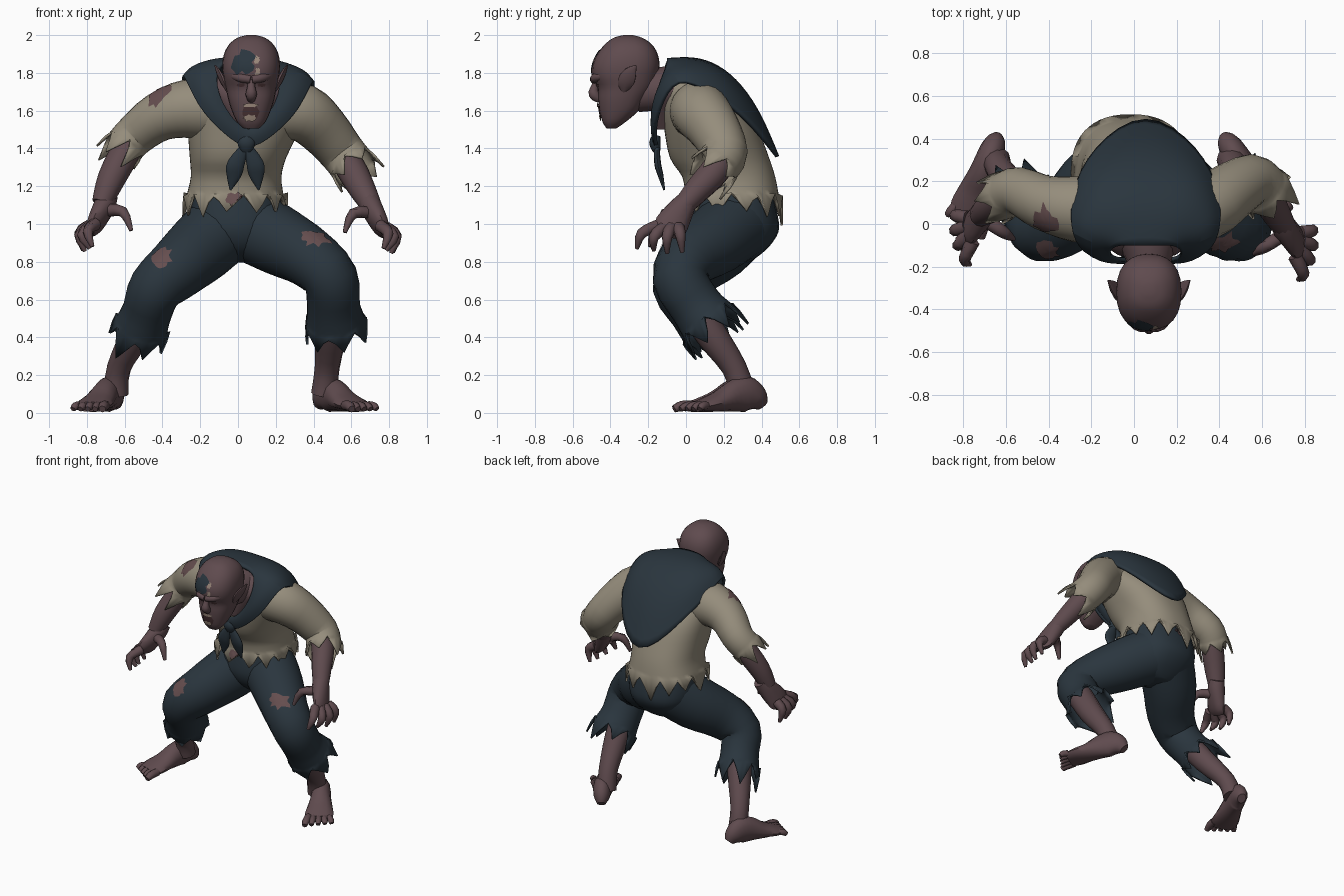
import bpy, bmesh, math, random
from mathutils import Vector
from mathutils.bvhtree import BVHTree

if "Cube" in bpy.data.objects:
    bpy.data.objects.remove(bpy.data.objects["Cube"])

random.seed(4)


def colour(name, rgb):
    m = bpy.data.materials.new(name)
    m.diffuse_color = (*rgb, 1)
    m.use_nodes = True
    m.node_tree.nodes["Principled BSDF"].inputs["Base Color"].default_value = m.diffuse_color
    return m


SKIN = colour("dull skin", (0.115, 0.07, 0.077))
SHIRT = colour("dirty linen", (0.30, 0.265, 0.20))
NAVY = colour("navy cloth", (0.023, 0.036, 0.048))
DARK = colour("mouth dark", (0.065, 0.032, 0.034))
BONE = colour("bone", (0.33, 0.25, 0.20))
WOUND = colour("raw skin", (0.13, 0.075, 0.077))


def finish(name, bm, mat, thick=0, sub=0):
    bmesh.ops.recalc_face_normals(bm, faces=bm.faces)
    me = bpy.data.meshes.new(name)
    bm.to_mesh(me)
    bm.free()
    me.materials.append(mat)
    me.shade_smooth()
    me.set_sharp_from_angle(angle=math.radians(50))
    ob = bpy.data.objects.new(name, me)
    bpy.context.collection.objects.link(ob)
    if sub:
        ob.modifiers.new("Round", 'SUBSURF').levels = sub
        ob.modifiers["Round"].render_levels = sub
    if thick:
        ob.modifiers.new("Cloth", 'SOLIDIFY').thickness = thick
    return ob


def smooth_path(pts, steps):
    """Catmull-Rom through tuples of any length."""
    out = []
    for i in range(len(pts) - 1):
        a, b, c, d = pts[max(i - 1, 0)], pts[i], pts[i + 1], pts[min(i + 2, len(pts) - 1)]
        for s in range(steps):
            t = s / steps
            out.append([0.5 * (2 * q + (r - p) * t + (2 * p - 5 * q + 4 * r - w) * t * t
                               + (3 * q - p - 3 * r + w) * t ** 3) for p, q, r, w in zip(a, b, c, d)])
    return out + [list(pts[-1])]


def skin_rings(name, rings, mat, rag=0, rag_dir=None, thick=0):
    """Bridge rings of points; a ragged end hangs triangular tears off the last ring."""
    if rag:
        mid = sum(rings[-1], Vector()) / len(rings[-1])
        torn, reach = [], 1
        for i, p in enumerate(rings[-1]):
            if i % 4 == 0:
                reach = random.uniform(0.6, 1.3)
            drop = (0, .45, 1, .4)[i % 4] * reach + random.uniform(-.08, .12)
            torn.append(p + (p - mid) * 0.1 + rag_dir * rag * drop)
        rings = rings + [torn]
    bm = bmesh.new()
    vs = [[bm.verts.new(p) for p in r] for r in rings]
    for r0, r1 in zip(vs, vs[1:]):
        for i in range(len(r0)):
            j = (i + 1) % len(r0)
            bm.faces.new((r0[i], r0[j], r1[j], r1[i]))
    bm.faces.new(vs[0])
    if not rag:
        bm.faces.new(vs[-1])
    return finish(name, bm, mat, thick)


def tube(name, pts, mat, sides=12, side=(1, 0, 0), steps=3, rag=0):
    """Limb along points (x, y, z, radius along side, other radius)."""
    path = smooth_path([p if len(p) == 5 else (*p, p[3]) for p in pts], steps)
    rings, t = [], None
    for i, p in enumerate(path):
        t = (Vector(path[min(i + 1, len(path) - 1)][:3]) - Vector(path[max(i - 1, 0)][:3])).normalized()
        u = Vector(side)
        u = (u - t * u.dot(t)).normalized()
        v = t.cross(u)
        rings.append([Vector(p[:3]) + u * p[3] * math.cos(k * math.tau / sides)
                      + v * p[4] * math.sin(k * math.tau / sides) for k in range(sides)])
    return skin_rings(name, rings, mat, rag, t, 0.012 if rag else 0)


def stack(name, rows, mat, sides=24, power=0.85, steps=3, rag=0):
    """Body from level rows (z, centre x, front y, back y, half width)."""
    def pw(c):
        return math.copysign(abs(c) ** power, c)
    rings = []
    for z, cx, f, b, w in smooth_path(rows, steps):
        rings.append([Vector((cx + w * pw(math.cos(a)), (f + b) / 2 + (b - f) / 2 * pw(math.sin(a)), z))
                      for a in (k * math.tau / sides for k in range(sides))])
    return skin_rings(name, rings, mat, rag, Vector((0, 0, -1)), 0.012 if rag else 0)


def patch(name, target, aim, look, ru, rv, mat, lift=0.005, jag=0.3, n=18):
    """Thin ragged plate laid on a surface by casting rays."""
    bpy.context.view_layer.update()
    tree = BVHTree.FromObject(target, bpy.context.evaluated_depsgraph_get())
    look = Vector(look).normalized()
    u = look.cross(Vector((0, 0, 1))).normalized()
    v = u.cross(look)
    edge = [1 + random.uniform(-jag, jag) for _ in range(n)]

    def land(a, b):
        hit = tree.ray_cast(Vector(aim) + u * a * ru + v * b * rv - look * 0.35, look)
        return bm.verts.new(hit[0] - look * lift) if hit[0] else None
    bm = bmesh.new()
    mid = land(0, 0)
    rows = [[land(math.cos(k * math.tau / n) * s * edge[k], math.sin(k * math.tau / n) * s * edge[k])
             for k in range(n)] for s in (0.25, 0.5, 0.75, 1)]
    for k in range(n):
        j = (k + 1) % n
        quads = [(mid, rows[0][k], rows[0][j])]
        quads += [(a[k], b[k], b[j], a[j]) for a, b in zip(rows, rows[1:])]
        for q in quads:
            if all(q):
                bm.faces.new(q)
    return finish(name, bm, mat)


# Shirt body, hanging open and torn at the hem
shirt = stack("shirt", [(1.80, .06, -.09, .10, .14), (1.73, .06, -.12, .19, .25), (1.62, .045, -.13, .29, .30),
                        (1.5, .03, -.115, .38, .295), (1.35, .0, -.085, .44, .255),
                        (1.25, -.01, -.02, .472, .24), (1.16, -.015, -.005, .490, .255)], SHIRT, sides=52, rag=.125)

# Trouser seat
seat = stack("trouser_seat", [(1.2, -.01, .06, .45, .22), (1.05, -.01, .03, .485, .245), (.96, -.01, .025, .49, .235),
                              (.88, 0, .06, .44, .20), (.82, 0, .13, .37, .14), (.795, 0, .18, .33, .06)], NAVY)

# Trouser legs, shins, feet
LEGS = {
    "right": ([(-.06, .27, 1.0, .195), (-.19, .16, .88, .188), (-.32, .02, .765, .165), (-.435, -.03, .66, .145),
               (-.48, .04, .54, .132), (-.51, .10, .46, .142)],
              [(-.45, .0, .62, .085), (-.54, .13, .42, .082), (-.63, .255, .24, .064), (-.645, .30, .10, .066)],
              (-.645, .40), (-.77, .06)),
    "left": ([(.05, .27, 1.0, .195), (.22, .15, .91, .183), (.38, .02, .82, .16), (.49, -.03, .71, .147),
              (.505, .05, .57, .14), (.515, .11, .49, .155)],
             [(.49, .0, .62, .09), (.49, .13, .42, .084), (.472, .255, .24, .066), (.455, .30, .10, .068)],
             (.43, .40), (.63, .07))}
thighs = {}
for who, (cloth, shin, heel, ball) in LEGS.items():
    thighs[who] = tube(who + "_trouser_leg", cloth, NAVY, 28, rag=.135)
    tube(who + "_shin", shin, SKIN)
    h, b = Vector((*heel, 0)), Vector((*ball, 0))
    d = (b - h).normalized()
    s = Vector((-d.y, d.x, 0))
    foot = [(-.005, .03, .035), (.03, .054, .070), (.09, .063, .095), (.17, .07, .085), (.26, .086, .057),
            (.34, .098, .039), (.40, .088, .027)]
    tube(who + "_foot", [(*(h + d * k)[:2], r + .005, w, r) for k, w, r in foot], SKIN, side=s)
    for i in range(5):
        inner = i if who == "left" else 4 - i
        o = b + s * (-.072 + .036 * i)
        length = .10 - .012 * inner if inner else .10
        r = .027 if inner == 0 else .022
        p = [o, o + d * length * .6 + s * (i - 2) * .006, o + d * length + s * (i - 2) * .01]
        tube(f"{who}_toe_{i + 1}", [(p[0].x, p[0].y, .040, r), (p[1].x, p[1].y, .036, r),
                                    (p[2].x, p[2].y, .02, r * .7)], SKIN, 8, side=s)

# Sleeves, forearms, clawed hands (hand points are mirrored for the other arm)
SLEEVES = {
    "left": [(.20, .07, 1.60, .16), (.34, .08, 1.59, .155), (.45, .15, 1.50, .138), (.55, .205, 1.38, .122),
             (.605, .165, 1.31, .122)],
    "right": [(-.12, .07, 1.60, .16), (-.27, .07, 1.61, .155), (-.42, .10, 1.565, .13), (-.54, .155, 1.475, .112),
              (-.597, .14, 1.415, .108)]}
FOREARMS = {
    "left": [(.53, .21, 1.40, .07), (.60, .16, 1.29, .08), (.66, .06, 1.18, .07), (.71, -.02, 1.09, .054)],
    "right": [(-.53, .16, 1.48, .07), (-.59, .14, 1.39, .08), (-.67, .08, 1.24, .074), (-.72, .04, 1.11, .054)]}
FINGERS = [[(.785, -.04, .98), (.838, -.03, .94), (.82, -.02, .85)],
           [(.785, -.08, .98), (.840, -.10, .93), (.81, -.10, .845)],
           [(.775, -.12, .98), (.825, -.17, .93), (.785, -.17, .86)],
           [(.755, -.15, .99), (.795, -.235, .95), (.77, -.26, .87)],
           [(.70, -.05, 1.06), (.61, -.11, 1.055), (.565, -.14, .955)]]
sleeves = {}
for who, m, dy, dz in (("left", 1, 0, 0), ("right", -1, .07, .01)):
    sleeves[who] = tube(who + "_sleeve", SLEEVES[who], SHIRT, 24, (0, 1, 0), rag=.10)
    tube(who + "_forearm", FOREARMS[who], SKIN, side=(0, 1, 0))
    palm = [(.685, .02, 1.14, .05, .05), (.708, -.02, 1.085, .068, .058), (.758, -.08, .99, .088, .044),
            (.785, -.10, .955, .068, .028)]
    tube(who + "_palm", [(m * x, y + dy, z + dz, a, b) for x, y, z, a, b in palm], SKIN, side=(.2 * m, -.9, .1))
    for i, f in enumerate(FINGERS):
        tube(f"{who}_finger_{i + 1}", [(m * x, y + dy, z + dz, r) for (x, y, z), r in
                                       zip(f, (.034, .029, .011))], SKIN, 8, (.3, 1, .2))

# Head, neck and ears
HX = .07
head = stack("head", [(1.505, HX, -.42, -.37, .04), (1.54, HX, -.442, -.32, .075), (1.60, HX, -.458, -.25, .103),
                      (1.66, HX, -.465, -.21, .122), (1.72, HX, -.468, -.17, .135), (1.78, HX, -.495, -.15, .148),
                      (1.84, HX, -.495, -.14, .153), (1.90, HX, -.47, -.15, .144), (1.95, HX, -.43, -.18, .118),
                      (1.985, HX, -.385, -.23, .075), (2.0, HX, -.33, -.28, .025)], SKIN)
tube("neck", [(HX, -.27, 1.69, .09, .10), (HX, -.16, 1.71, .11, .115), (.06, -.05, 1.70, .16, .145),
              (.06, .02, 1.67, .17, .15)], SKIN, 16)
# Bare chest filling the opening of the neckerchief
stack("upper_chest", [(1.80, .06, -.10, .05, .15), (1.74, .06, -.145, .10, .215), (1.68, .06, -.168, .1, .21),
                      (1.60, .055, -.165, .1, .15), (1.50, .055, -.155, .1, .07)], SKIN, sides=20)
for m, who in ((-1, "right"), (1, "left")):
    tube(who + "_ear", [(HX + m * .118, -.33, 1.70, .012, .015), (HX + m * .145, -.32, 1.75, .016, .045),
                        (HX + m * .172, -.295, 1.80, .012, .036), (HX + m * .192, -.265, 1.84, .003, .004)], SKIN, 10)
    tube(who + "_brow", [(HX + m * .004, -.487, 1.765, .022), (HX + m * .06, -.475, 1.775, .024),
                         (HX + m * .115, -.415, 1.79, .014)], SKIN, 10, (0, 0, 1))
    patch(who + "_eye_socket", head, (HX + m * .055, -.45, 1.735), (0, 1, 0), .022, .009, DARK, jag=.1)
tube("nose", [(HX, -.465, 1.78, .018), (HX, -.482, 1.73, .02), (HX, -.488, 1.688, .03, .03),
              (HX, -.455, 1.66, .022)], SKIN, 10)

# Snarling mouth with teeth, scalp patches
patch("mouth", head, (.066, -.45, 1.595), (0, 1, 0), .045, .045, DARK, jag=.1)
patch("upper_teeth", head, (.066, -.45, 1.628), (0, 1, 0), .036, .010, BONE, .009)
patch("lower_teeth", head, (.066, -.45, 1.56), (0, 1, 0), .040, .017, BONE, .009)
patch("scalp_patch", head, (.03, -.45, 1.85), (0, 1, -.15), .058, .06, NAVY)
for i, (x, z) in enumerate(((.10, 1.865), (.105, 1.80))):
    patch(f"scalp_scrape_{i + 1}", head, (x, -.45, z), (0, 1, -.1), .014, .02, BONE)

# Torn holes in the clothes
patch("shoulder_hole", sleeves["right"], (-.405, .05, 1.635), (.15, .6, -.7), .055, .08, WOUND)
patch("right_knee_hole", thighs["right"], (-.395, -.08, .80), (.1, .9, -.4), .05, .06, WOUND)
patch("left_thigh_hole", thighs["left"], (.41, -.06, .905), (0, .85, -.5), .08, .05, WOUND)
patch("belly_hole", shirt, (-.01, 0, 1.13), (0, 1, 0), .045, .035, WOUND)

# Neckerchief: curved cloth between a neck edge and an outer edge, mirrored about its middle
INNER = [(0, -.17, 1.47), (.10, -.18, 1.57), (.165, -.165, 1.69), (.17, -.12, 1.81), (.13, -.10, 1.86),
         (.07, -.10, 1.875), (0, -.10, 1.88)]
BULGE = [(0, -.19, 1.43), (.13, -.205, 1.54), (.25, -.195, 1.70), (.29, -.08, 1.865), (.31, .08, 1.90),
         (.23, .25, 1.95), (0, .31, 1.985)]
OUTER = [(0, -.16, 1.38), (.13, -.18, 1.47), (.275, -.16, 1.61), (.355, -.06, 1.82), (.355, .15, 1.71),
         (.26, .36, 1.55), (0, .56, 1.265)]
bm = bmesh.new()
grid = []
for t in (0, .2, .4, .6, .8, 1):
    half = [Vector(a) * (1 - t) ** 2 + Vector(b) * 2 * t * (1 - t) + Vector(c) * t * t
            for a, b, c in zip(INNER, BULGE, OUTER)]
    loop = half + [Vector((-p.x, p.y, p.z)) for p in half[-2:0:-1]]
    grid.append([bm.verts.new(p + Vector((.055, 0, -.04 * p.x))) for p in loop])
for r0, r1 in zip(grid, grid[1:]):
    for i in range(len(r0)):
        j = (i + 1) % len(r0)
        bm.faces.new((r0[i], r0[j], r1[j], r1[i]))
finish("neckerchief", bm, NAVY, thick=.02, sub=2)
tube("neckerchief_knot", [(.045, -.155, 1.47, .03, .02), (.045, -.165, 1.43, .048, .03),
                          (.045, -.155, 1.385, .03, .02)], NAVY)
for who, x1, x2 in (("right", -.01, -.04), ("left", .09, .11)):
    tube(who + "_kerchief_tail", [(.045, -.155, 1.42, .02, .014), (x1, -.15, 1.32, .045, .018),
                                  (x1 * .6 + x2 * .4, -.135, 1.26, .04, .015), (x2, -.115, 1.18, .005, .005)], NAVY)
